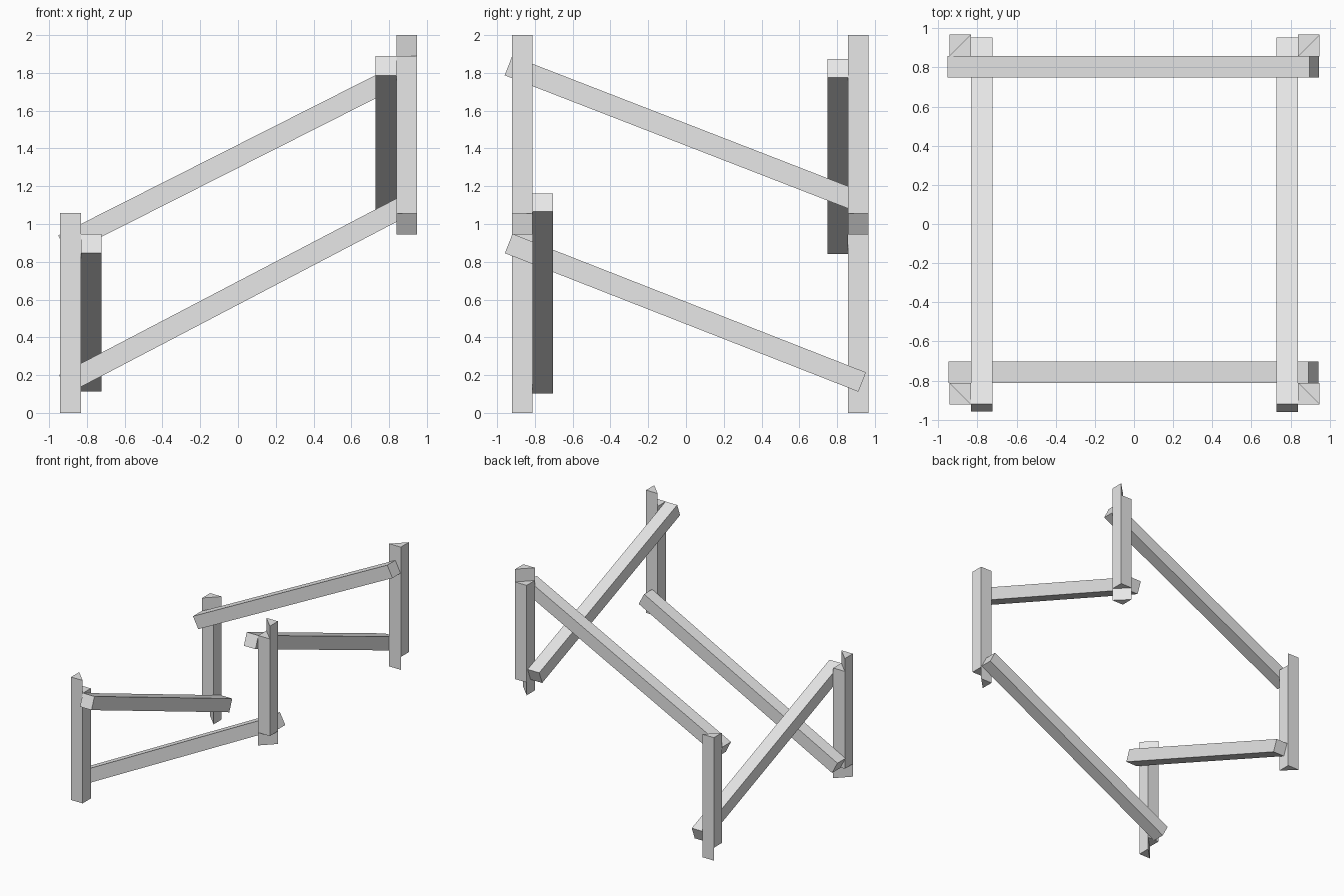
import bpy, bmesh, math
from mathutils import Matrix, Vector

if "Cube" in bpy.data.objects:
    bpy.data.objects.remove(bpy.data.objects["Cube"], do_unlink=True)

T = 0.11  # timber thickness

grey = bpy.data.materials.new("plain_grey")
grey.use_nodes = True
grey.diffuse_color = (0.8, 0.8, 0.8, 1)
grey.node_tree.nodes["Principled BSDF"].inputs["Base Color"].default_value = (0.8, 0.8, 0.8, 1)


def add_box(name, size):
    """Start a box centred on its own origin."""
    bm = bmesh.new()
    bmesh.ops.create_cube(bm, size=1, matrix=Matrix.Diagonal((*size, 1)))
    return bm


def finish(bm, name, location, rotation=(0, 0, 0)):
    bmesh.ops.recalc_face_normals(bm, faces=bm.faces[:])
    mesh = bpy.data.meshes.new(name)
    bm.to_mesh(mesh)
    bm.free()
    mesh.materials.append(grey)
    obj = bpy.data.objects.new(name, mesh)
    obj.location = location
    obj.rotation_euler = rotation
    bpy.context.collection.objects.link(obj)
    return obj


def raise_half(bm, up, corner):
    """Split an end diagonally and extend the half holding the given corner."""
    bm.normal_update()
    face = max(bm.faces, key=lambda f: up * f.calc_center_median().z)
    # the two corners beside the chosen one form the diagonal
    key = lambda v: v.co.x * corner[0] + v.co.y * corner[1]
    a, b = sorted(face.verts, key=key)[1:3]
    tip = max(face.verts, key=key)
    bmesh.utils.face_split(face, a, b)
    half = next(f for f in a.link_faces if {a, b, tip} == set(f.verts))
    out = bmesh.ops.extrude_face_region(bm, geom=[half])
    verts = [g for g in out["geom"] if isinstance(g, bmesh.types.BMVert)]
    bmesh.ops.translate(bm, verts=verts, vec=Vector((0, 0, up * T)))
    if half.is_valid:
        bmesh.ops.delete(bm, geom=[half], context='FACES_ONLY')


def post(name, x, y, bottom, top, top_corner, bottom_corner):
    bm = add_box(name, (T, T, top - bottom - 2 * T))
    raise_half(bm, 1, top_corner)
    raise_half(bm, -1, bottom_corner)
    finish(bm, name, (x, y, (bottom + top) / 2))


# Corner posts with diagonally notched ends, front and back mirrored
for label, y, s in (("front", -0.867, 1), ("back", 0.912, -1)):
    post(label + "_left_post", 0.893, y, 0.945, 2.0, (1, s), (-1, s))
    post(label + "_right_post", -0.887, y, 0.0, 1.057, (-1, -s), (1, -s))

# Sloping rails across the front and back
for name, y, z, length, angle in (("front_rail", -0.758, 0.633, 2.075, 27.6),
                                  ("back_rail", 0.803, 1.357, 2.07, 26.8)):
    finish(add_box(name, (length, T, T)), name, (-0.003, y, z), (0, -math.radians(angle), 0))

# Sloping rails along both sides
for name, x, z, length, angle in (("right_rail", -0.777, 0.53, 2.01, 21.4),
                                  ("left_rail", 0.783, 1.475, 2.01, 21.2)):
    finish(add_box(name, (T, length, T)), name, (x, -0.003, z), (-math.radians(angle), 0, 0))
